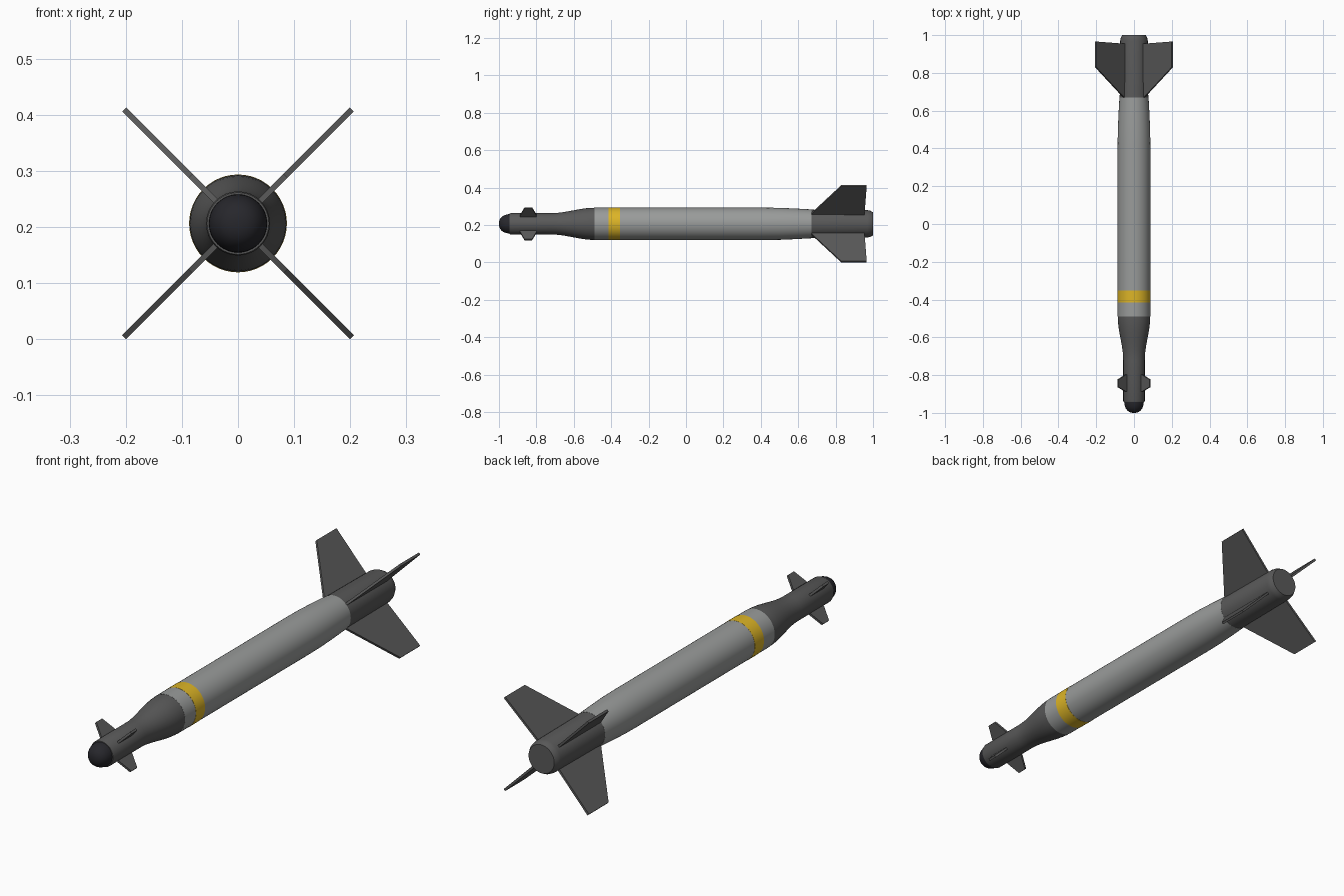
import bpy, bmesh, math
from mathutils import Matrix, Vector

if "Cube" in bpy.data.objects:
    bpy.data.objects.remove(bpy.data.objects["Cube"])

FIN_R, HALF_T = 0.287, 0.005
AXIS_Z = (FIN_R + HALF_T) * math.sqrt(0.5)
SEGS = 48


def material(name, rgb):
    m = bpy.data.materials.new(name)
    m.diffuse_color = (*rgb, 1)
    m.use_nodes = True
    m.node_tree.nodes["Principled BSDF"].inputs["Base Color"].default_value = m.diffuse_color
    return m


DARK = material("dark_grey", (0.1, 0.1, 0.1))
GREY = material("body_grey", (0.32, 0.33, 0.325))
BLACK = material("black", (0.02, 0.02, 0.025))
YELLOW = material("yellow", (0.72, 0.46, 0.02))


def finish(name, bm, mat):
    bmesh.ops.recalc_face_normals(bm, faces=bm.faces)
    me = bpy.data.meshes.new(name)
    bm.to_mesh(me)
    bm.free()
    me.materials.append(mat)
    ob = bpy.data.objects.new(name, me)
    ob.location.z = AXIS_Z
    bpy.context.collection.objects.link(ob)
    bpy.context.view_layer.objects.active = ob
    ob.select_set(True)
    bpy.ops.object.shade_smooth_by_angle(angle=math.radians(30))
    ob.select_set(False)
    return ob


def lathe(name, profile, mat):
    """Turn (y, radius) points around the long axis and cap both ends."""
    bm = bmesh.new()
    rings = []
    for y, r in profile:
        rings.append([bm.verts.new((r * math.cos(a), y, r * math.sin(a)))
                      for a in (2 * math.pi * i / SEGS for i in range(SEGS))])
    for a, b in zip(rings, rings[1:]):
        for i in range(SEGS):
            j = (i + 1) % SEGS
            bm.faces.new((a[i], a[j], b[j], b[i]))
    bm.faces.new(rings[0])
    bm.faces.new(rings[-1])
    return finish(name, bm, mat)


def fins(name, outline, mat):
    """Four flat plates in an X; outline is (y, distance from axis)."""
    for k in range(4):
        bm = bmesh.new()
        face = bm.faces.new([bm.verts.new((r, y, -HALF_T)) for y, r in outline])
        ext = bmesh.ops.extrude_face_region(bm, geom=[face])
        top = [v for v in ext["geom"] if isinstance(v, bmesh.types.BMVert)]
        bmesh.ops.translate(bm, verts=top, vec=Vector((0, 0, 2 * HALF_T)))
        bm.transform(Matrix.Rotation(math.radians(45 + 90 * k), 4, 'Y'))
        finish(f"{name}_{k + 1}", bm, mat)


# Seeker dome
dome = [(-0.94 - 0.06 * math.sin(t), 0.052 * math.cos(t) ** 0.8)
        for t in (math.radians(a) for a in (86, 75, 62, 50, 37, 25, 12, 0))]
lathe("seeker_dome", dome, BLACK)

# Guidance section, flaring smoothly out to the body
flare = [(-0.72 + 0.23 * s, 0.057 + 0.029 * s * s * (3 - 2 * s))
         for s in (i / 10 for i in range(11))]
lathe("guidance_section", [(-0.943, 0.055), (-0.938, 0.057)] + flare, DARK)

# Main body and marking band
lathe("main_body", [(-0.49, 0.0865), (0.42, 0.0865), (0.5, 0.0855),
                    (0.58, 0.082), (0.67, 0.077)], GREY)
lathe("yellow_band", [(-0.415, 0.0872), (-0.352, 0.0872)], YELLOW)

# Tail section
lathe("tail_section", [(0.668, 0.0765), (0.69, 0.075), (0.97, 0.073),
                       (0.985, 0.07), (1.0, 0.062)], DARK)

# Tail fins and nose canards
fins("tail_fin", [(0.67, 0.05), (0.67, 0.077), (0.83, FIN_R),
                  (0.966, FIN_R), (0.953, 0.05)], DARK)
fins("canard", [(-0.888, 0.04), (-0.888, 0.062), (-0.863, 0.12),
                (-0.823, 0.12), (-0.798, 0.062), (-0.798, 0.04)], DARK)
